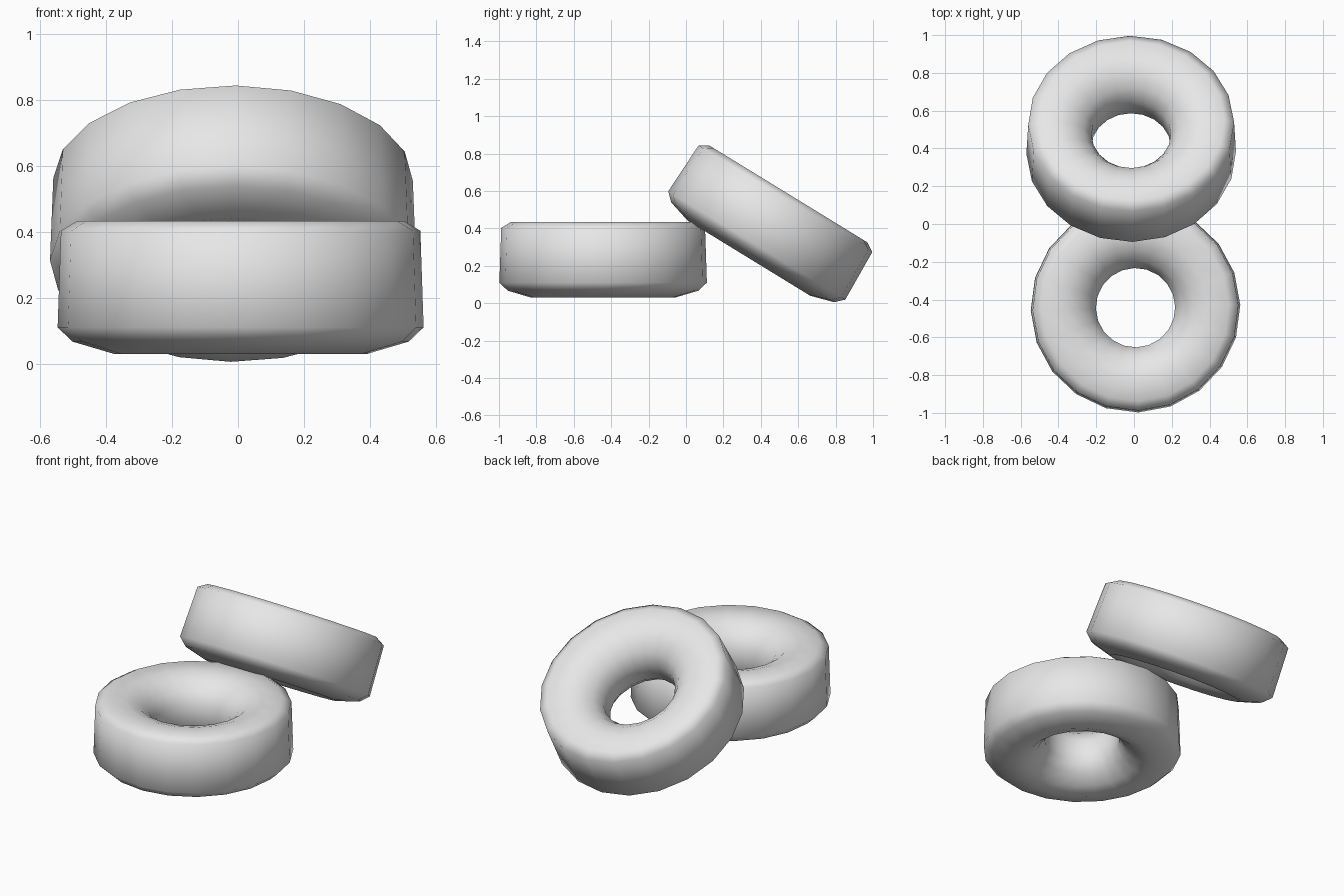
import bpy
import bmesh
import math
from mathutils import Matrix, Vector

cube = bpy.data.objects.get("Cube")
if cube:
    bpy.data.objects.remove(cube, do_unlink=True)

SIDES = 20

# Plain grey for the whole model
grey = bpy.data.materials.new("light_grey")
grey.use_nodes = True
color = (0.8, 0.8, 0.8, 1.0)
grey.diffuse_color = color
grey.node_tree.nodes["Principled BSDF"].inputs["Base Color"].default_value = color

# Closed tyre cross-section as (radius, height), counter-clockwise
PROFILE = [
    (0.21, 0.165), (0.25, 0.105), (0.31, 0.055), (0.385, 0.03),
    (0.51, 0.067), (0.555, 0.11), (0.545, 0.403), (0.495, 0.433),
    (0.38, 0.433), (0.31, 0.41), (0.25, 0.36), (0.21, 0.295),
]


def make_tyre(name, location, tilt, spin):
    """Revolve the cross-section, then spin, tilt and place it."""
    bm = bmesh.new()
    rings = []
    for i in range(SIDES):
        turn = Matrix.Rotation(math.tau * i / SIDES, 3, "Z")
        rings.append([bm.verts.new(turn @ Vector((r, 0, z))) for r, z in PROFILE])
    count = len(PROFILE)
    for i in range(SIDES):
        a, b = rings[i], rings[(i + 1) % SIDES]
        for j in range(count):
            k = (j + 1) % count
            bm.faces.new((a[j], b[j], b[k], a[k]))
    bmesh.ops.recalc_face_normals(bm, faces=bm.faces)
    for face in bm.faces:
        face.smooth = True
    mesh = bpy.data.meshes.new(name)
    bm.to_mesh(mesh)
    bm.free()
    mesh.materials.append(grey)
    obj = bpy.data.objects.new(name, mesh)
    obj.location = location
    obj.rotation_euler = (math.radians(tilt), 0, math.radians(spin))
    # Spin about the tyre's own axis before tilting
    obj.rotation_mode = "ZYX"
    bpy.context.collection.objects.link(obj)
    return obj


# Tyre lying flat in front, second one leaning on its rear edge
make_tyre("flat_tyre", (0.008, -0.443, 0), 0, 1.5)
make_tyre("leaning_tyre", (-0.015, 0.321, 0.215), -31.5, 0.8)
